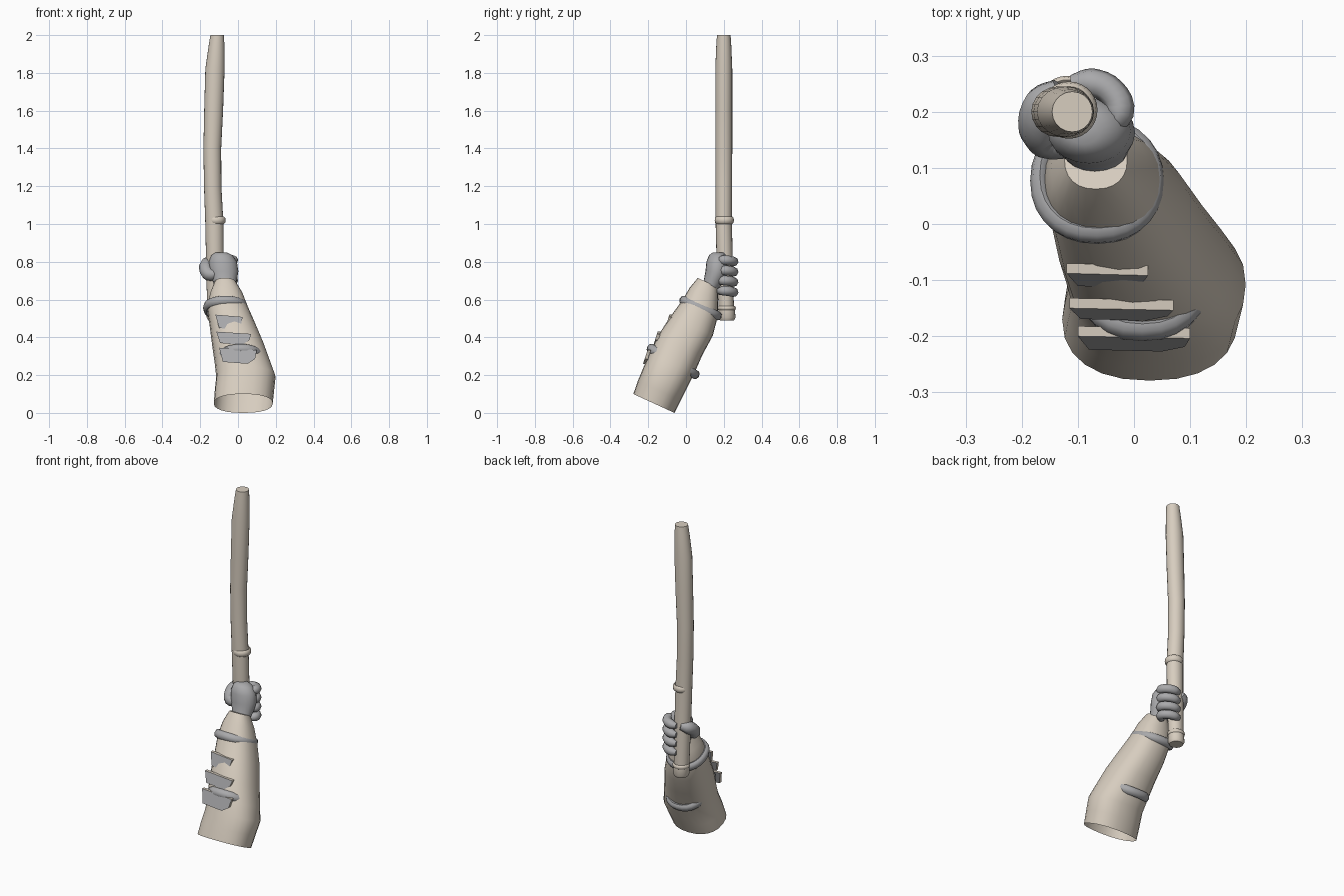
import bpy, math
from mathutils import Vector

old = bpy.data.objects.get("Cube")
if old:
    bpy.data.objects.remove(old, do_unlink=True)


def material(name, rgb):
    m = bpy.data.materials.new(name)
    m.use_nodes = True
    m.diffuse_color = (*rgb, 1)
    m.node_tree.nodes["Principled BSDF"].inputs["Base Color"].default_value = (*rgb, 1)
    return m


BEIGE = material("warm beige", (0.68, 0.61, 0.52))
GREY = material("glove grey", (0.40, 0.40, 0.41))


def add_mesh(name, verts, faces, mat, smooth=True):
    me = bpy.data.meshes.new(name)
    me.from_pydata(verts, [], faces)
    me.materials.append(mat)
    ob = bpy.data.objects.new(name, me)
    bpy.context.collection.objects.link(ob)
    if smooth:
        bpy.ops.object.select_all(action="DESELECT")
        ob.select_set(True)
        bpy.context.view_layer.objects.active = ob
        bpy.ops.object.shade_smooth_by_angle(angle=math.radians(45))
    return ob


def rounded(angle, power):
    """Unit superellipse point."""
    c, s = math.cos(angle), math.sin(angle)
    e = 2 / power
    return math.copysign(abs(c) ** e, c), math.copysign(abs(s) ** e, s)


def loft(name, rings, mat, tilt=0.0, power=2.0, sides=20, closed=True):
    """Skin rings of (x, y, z, half width, half depth), listed top to bottom."""
    v_axis = Vector((0, math.cos(tilt), -math.sin(tilt)))
    verts, faces = [], []
    for x, y, z, a, b in rings:
        for i in range(sides):
            u, v = rounded(math.tau * i / sides, power)
            verts.append(Vector((x + a * u, y, z)) + v_axis * (b * v))
    for r in range(len(rings) - 1):
        for i in range(sides):
            j = (i + 1) % sides
            p, q = r * sides, (r + 1) * sides
            faces.append((p + i, q + i, q + j, p + j))
    faces.append(tuple(range(sides)))
    if closed:
        faces.append(tuple(reversed(range(len(verts) - sides, len(verts)))))
    return add_mesh(name, verts, faces, mat)


def band(name, centre, a, b, tilt, thick, height, mat, power=2.0, sides=28, steps=8):
    """Rounded hoop around a tilted superellipse."""
    v_axis = Vector((0, math.cos(tilt), -math.sin(tilt)))
    normal = Vector((0, math.sin(tilt), math.cos(tilt)))
    verts, faces = [], []
    for i in range(sides):
        u, v = rounded(math.tau * i / sides, power)
        for k in range(steps):
            t = math.tau * k / steps
            d = thick * math.cos(t)
            verts.append(Vector(centre) + Vector(((a + d) * u, 0, 0))
                         + v_axis * ((b + d) * v) + normal * (height * math.sin(t)))
            i2, k2 = (i + 1) % sides, (k + 1) % steps
            faces.append((i * steps + k, i2 * steps + k, i2 * steps + k2, i * steps + k2))
    return add_mesh(name, verts, faces, mat)


def digit(name, points, radius, mat):
    """Tapered bent tube for a finger or thumb."""
    cu = bpy.data.curves.new(name, "CURVE")
    cu.dimensions = "3D"
    cu.bevel_depth = radius
    cu.bevel_resolution = 2
    cu.resolution_u = 4
    cu.use_fill_caps = True
    sp = cu.splines.new("BEZIER")
    sp.bezier_points.add(len(points) - 1)
    for bp, co in zip(sp.bezier_points, points):
        bp.co = co
        bp.handle_left_type = bp.handle_right_type = "AUTO"
    sp.bezier_points[0].radius = 0.7
    sp.bezier_points[-1].radius = 0.6
    cu.materials.append(mat)
    ob = bpy.data.objects.new(name, cu)
    bpy.context.collection.objects.link(ob)


# Gently bowed staff, blunt at the top
loft("staff", [
    (-0.11, 0.20, 2.0, 0.036, 0.036),
    (-0.114, 0.20, 1.94, 0.042, 0.040),
    (-0.122, 0.20, 1.82, 0.051, 0.045),
    (-0.129, 0.20, 1.60, 0.050, 0.045),
    (-0.136, 0.20, 1.40, 0.047, 0.045),
    (-0.134, 0.20, 1.20, 0.046, 0.044),
    (-0.125, 0.20, 1.00, 0.048, 0.043),
    (-0.122, 0.205, 0.80, 0.047, 0.043),
    (-0.120, 0.215, 0.50, 0.042, 0.040)], BEIGE)
band("staff_collar", (-0.116, 0.203, 1.02), 0.042, 0.042, 0, 0.009, 0.019, BEIGE)
band("pommel_ring", (-0.12, 0.216, 0.555), 0.042, 0.041, 0, 0.007, 0.012, BEIGE)
loft("pommel", [
    (-0.12, 0.216, 0.55, 0.044, 0.043),
    (-0.12, 0.217, 0.505, 0.046, 0.045),
    (-0.12, 0.217, 0.49, 0.038, 0.037)], BEIGE)

# Flared sleeve with tilted cross-sections, open at the bottom
SLANT = 0.43
loft("sleeve", [
    (-0.068, 0.115, 0.69, 0.056, 0.058),
    (-0.062, 0.095, 0.63, 0.086, 0.082),
    (-0.055, 0.075, 0.555, 0.108, 0.103),
    (-0.028, 0.030, 0.46, 0.122, 0.123),
    (0.0, -0.030, 0.359, 0.137, 0.128),
    (0.025, -0.075, 0.261, 0.148, 0.130),
    (0.042, -0.108, 0.19, 0.157, 0.128),
    (0.034, -0.141, 0.118, 0.157, 0.125),
    (0.028, -0.170, 0.05, 0.156, 0.120)], BEIGE, SLANT, 2.3, 24, False)

# Straps around the sleeve, partly sunk into its sides
band("wrist_strap", (-0.066, 0.077, 0.555), 0.102, 0.104, SLANT, 0.017, 0.024, GREY, 2.2)
band("forearm_strap", (0.015, -0.068, 0.272), 0.113, 0.142, 0.534, 0.016, 0.024, GREY, 2.3)

# Forearm guard plates with pale edges: left x, right x, top z, bottom z, top y
for n, (x0, x1, z1, z0, y) in enumerate([
        (-0.12, 0.025, 0.52, 0.44, -0.088),
        (-0.115, 0.07, 0.43, 0.36, -0.15),
        (-0.10, 0.10, 0.345, 0.26, -0.20)]):
    outline = [(x0, z1), (x1, z1 - 0.012), (x1 - 0.01, z0 + 0.025),
               (x1 - 0.05, z0), (x0 + 0.02, z0 + 0.01)]
    verts = [(x, y - 0.32 * (z1 - z) + back, z) for back in (0, 0.018) for x, z in outline]
    faces = [(4, 3, 2, 1, 0), (5, 6, 7, 8, 9)]
    faces += [(i, (i + 1) % 5, (i + 1) % 5 + 5, i + 5) for i in range(5)]
    plate = add_mesh("guard_plate_%d" % (n + 1), verts, faces, GREY, False)
    plate.data.materials.append(BEIGE)
    for face in plate.data.polygons[2:]:
        face.material_index = 1

# Gloved hand: wrist and palm, then wrapping digits
loft("palm", [
    (-0.09, 0.170, 0.85, 0.030, 0.028),
    (-0.085, 0.167, 0.835, 0.056, 0.045),
    (-0.080, 0.166, 0.80, 0.074, 0.058),
    (-0.075, 0.163, 0.75, 0.077, 0.060),
    (-0.070, 0.148, 0.70, 0.064, 0.054),
    (-0.066, 0.120, 0.65, 0.048, 0.045),
    (-0.060, 0.100, 0.60, 0.045, 0.045)], GREY)
for n in range(4):
    z = 0.805 - n * 0.054
    digit("finger_%d" % (n + 1), [
        (-0.05, 0.175, z), (-0.026, 0.198, z + 0.004), (-0.04, 0.235, z),
        (-0.078, 0.252, z - 0.004), (-0.112, 0.250, z - 0.006)], 0.026, GREY)
digit("thumb", [
    (-0.10, 0.145, 0.74), (-0.155, 0.152, 0.735), (-0.170, 0.175, 0.765),
    (-0.160, 0.215, 0.79), (-0.13, 0.240, 0.80)], 0.036, GREY)
